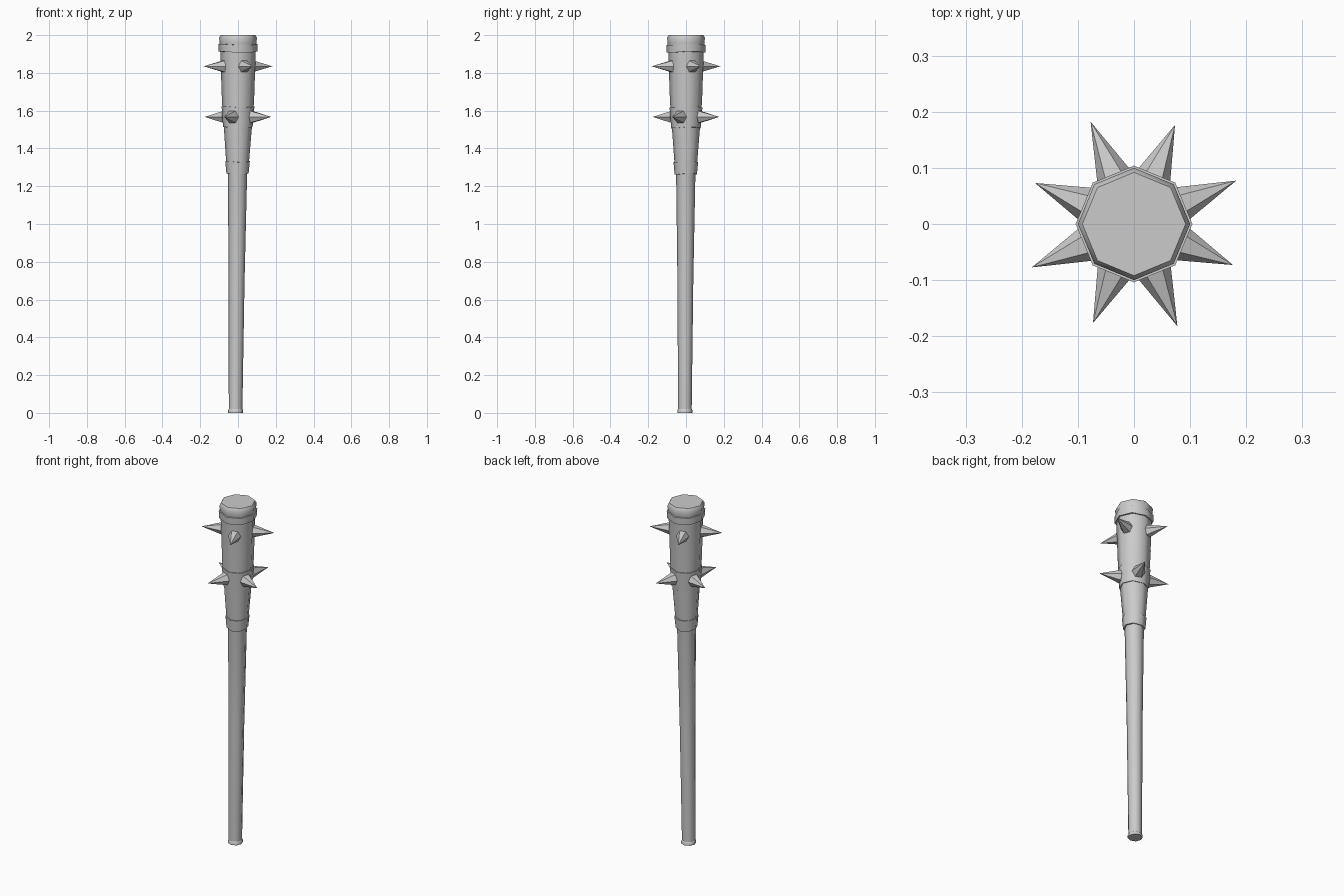
import bpy, bmesh, math
from mathutils import Vector, Matrix

old = bpy.data.objects.get("Cube")
if old:
    bpy.data.objects.remove(old, do_unlink=True)

grey = bpy.data.materials.new("plain grey")
grey.use_nodes = True
grey.diffuse_color = (0.6, 0.6, 0.6, 1)
grey.node_tree.nodes["Principled BSDF"].inputs["Base Color"].default_value = (0.6, 0.6, 0.6, 1)


def axis(z):
    """Centre line of the club, leaning slightly off the vertical."""
    k = max(0, 1 - z / 1.6)
    return Vector((-0.013 * k, -0.006 * k, z))


def finish(bm, name, smooth=None):
    bmesh.ops.recalc_face_normals(bm, faces=bm.faces)
    mesh = bpy.data.meshes.new(name)
    bm.to_mesh(mesh)
    bm.free()
    mesh.materials.append(grey)
    ob = bpy.data.objects.new(name, mesh)
    bpy.context.collection.objects.link(ob)
    if smooth:
        bpy.ops.object.select_all(action='DESELECT')
        ob.select_set(True)
        bpy.context.view_layer.objects.active = ob
        bpy.ops.object.shade_smooth_by_angle(angle=math.radians(smooth))
    return ob


def loft(name, profile, wave=0.0, sides=8):
    """Eight-sided skin through (radius, height) rings, capped at both ends."""
    bm = bmesh.new()
    rings = []
    for r, z in profile:
        ring = []
        for i in range(sides):
            a = math.tau * i / sides
            dz = wave * math.sin(2 * a + 1)
            ring.append(bm.verts.new(axis(z) + Vector((r * math.cos(a), r * math.sin(a), dz))))
        rings.append(ring)
    for low, high in zip(rings, rings[1:]):
        for i in range(sides):
            j = (i + 1) % sides
            bm.faces.new((low[i], low[j], high[j], high[i]))
    bm.faces.new(rings[0])
    bm.faces.new(rings[-1])
    return finish(bm, name, 50)


def spike(name, angle, z, reach):
    """Six-sided spike pointing outwards, its base sunk into the club."""
    base = 0.078
    bm = bmesh.new()
    bmesh.ops.create_cone(bm, cap_ends=True, segments=6, radius1=0.036, radius2=0,
                          depth=reach - base)
    bmesh.ops.remove_doubles(bm, verts=bm.verts, dist=0.0001)
    place = (Matrix.Translation((0, 0, z)) @ Matrix.Rotation(angle, 4, 'Z')
             @ Matrix.Translation(((reach + base) / 2, 0, 0))
             @ Matrix.Rotation(math.pi / 2, 4, 'Y'))
    bmesh.ops.transform(bm, matrix=place, verts=bm.verts)
    return finish(bm, name)


# Shaft: long handle widening into the head
loft("handle", [(0.036, 0.01), (0.042, 0.7), (0.051, 1.26), (0.057, 1.3)])
loft("head", [(0.056, 1.27), (0.075, 1.52), (0.085, 1.65), (0.094, 1.92), (0.098, 1.96),
              (0.1, 1.985), (0.092, 2.0)])

# Raised rings
loft("butt_ring", [(0.040, 0), (0.040, 0.014), (0.036, 0.02)])
loft("neck_ring", [(0.059, 1.265), (0.065, 1.33)], 0.004)
loft("middle_ring", [(0.078, 1.51), (0.087, 1.62)], 0.004)
loft("top_ring", [(0.102, 1.91), (0.104, 1.95)], 0.004)

# Two staggered rows of spikes
for row, z, start, reach in (("upper", 1.835, 23, 0.198), ("lower", 1.567, 67.5, 0.191)):
    for i in range(4):
        spike(f"{row}_spike_{i + 1}", math.radians(start + 90 * i), z, reach)
